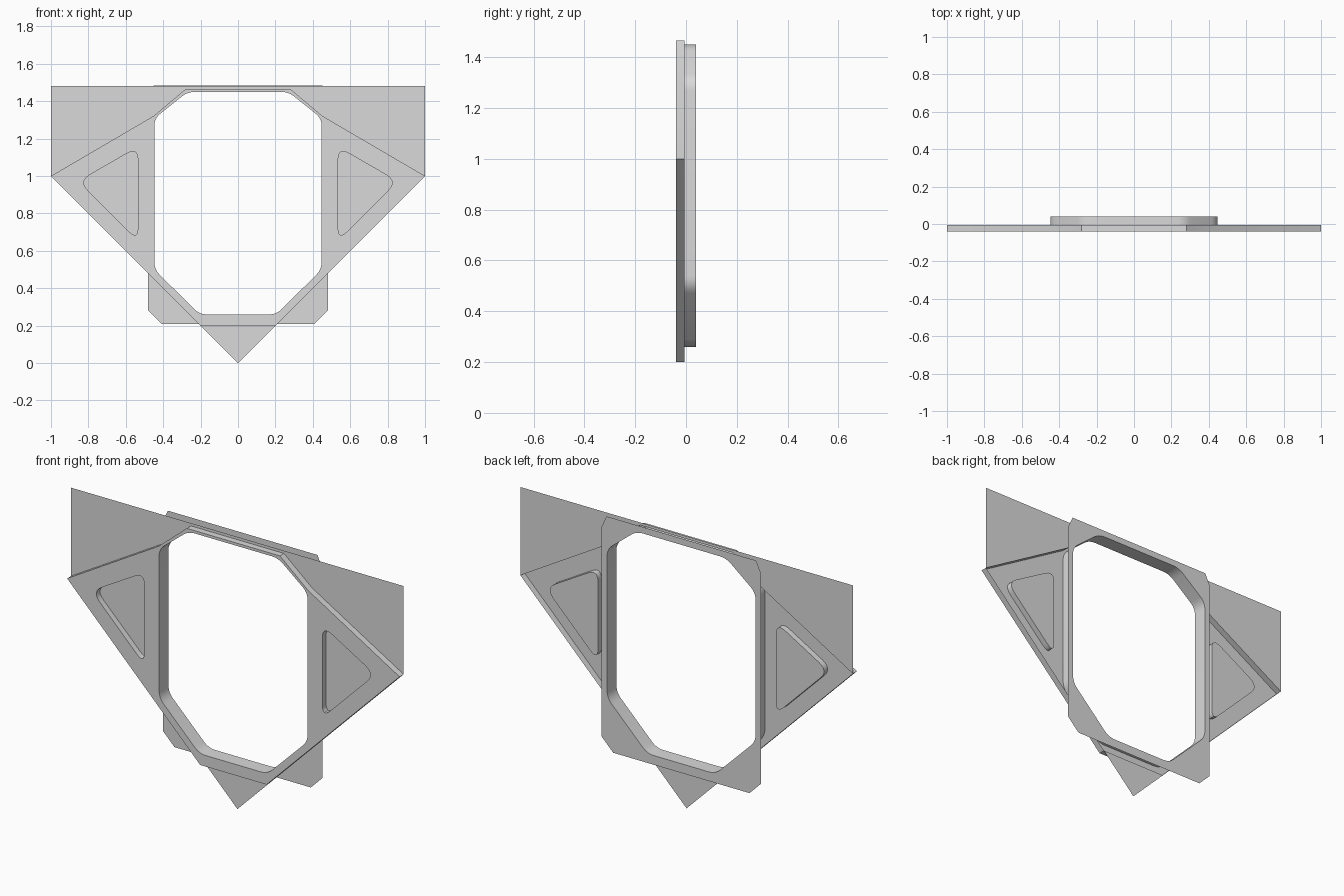
import bpy
import bmesh
import math
from mathutils import Vector

cube = bpy.data.objects.get("Cube")
if cube:
    bpy.data.objects.remove(cube, do_unlink=True)

FRONT, MID, FLOOR, BACK = -0.04, -0.005, -0.008, 0.04

grey = bpy.data.materials.new("light_grey")
grey.use_nodes = True
colour = (0.7, 0.7, 0.7, 1)
grey.diffuse_color = colour
grey.node_tree.nodes["Principled BSDF"].inputs["Base Color"].default_value = colour


def mirrored(half):
    """Complete a right-half outline (top to bottom) with its mirror image."""
    return half + [(-x, z) for x, z in reversed(half) if x > 0]


def rounded(points, d, steps=6):
    """Round every corner, starting the curve at distance d from it."""
    out = []
    pts = [Vector(p) for p in points]
    for i, p in enumerate(pts):
        a = p + (pts[i - 1] - p).normalized() * d
        b = p + (pts[(i + 1) % len(pts)] - p).normalized() * d
        for k in range(steps + 1):
            t = k / steps
            out.append(a * (1 - t) ** 2 + p * 2 * t * (1 - t) + b * t * t)
    return out


def ring(bm, points, y):
    verts = [bm.verts.new((x, y, z)) for x, z in points]
    edges = [bm.edges.new((v, verts[(i + 1) % len(verts)])) for i, v in enumerate(verts)]
    return verts, edges


def wall(bm, a, b):
    n = len(a[0])
    for i in range(n):
        j = (i + 1) % n
        bm.faces.new((a[0][i], a[0][j], b[0][j], b[0][i]))


def fill(bm, *rings):
    edges = [e for r in rings for e in r[1]]
    bmesh.ops.triangle_fill(bm, use_beauty=True, edges=edges, normal=(0, -1, 0))


def finish(bm, name):
    bmesh.ops.recalc_face_normals(bm, faces=bm.faces[:])
    mesh = bpy.data.meshes.new(name)
    bm.to_mesh(mesh)
    bm.free()
    mesh.materials.append(grey)
    obj = bpy.data.objects.new(name, mesh)
    bpy.context.collection.objects.link(obj)
    bpy.ops.object.select_all(action="DESELECT")
    obj.select_set(True)
    bpy.context.view_layer.objects.active = obj
    bpy.ops.object.shade_smooth_by_angle(angle=math.radians(30))


# Outlines in the x-z plane
shoulder = [(0.28, 1.465), (0.45, 1.322), (1, 1)]
plate = mirrored(shoulder + [(0.2, 0.2)])
opening = rounded(mirrored([(0.27, 1.45), (0.447, 1.308), (0.447, 0.5), (0.205, 0.26)]), 0.04)
flange = mirrored([(0.45, 1.485), (0.48, 1.42), (0.48, 0.28), (0.41, 0.21)])
pocket = rounded([(0.535, 1.155), (0.852, 0.972), (0.535, 0.655)], 0.07)

# Front shell: open at the back, with two rounded triangular pockets
bm = bmesh.new()
outer = ring(bm, plate, FRONT)
hole = ring(bm, opening, FRONT)
wall(bm, outer, ring(bm, plate, MID))
mouths = []
for side in (1, -1):
    shape = [(side * x, z) for x, z in pocket]
    mouth, floor = ring(bm, shape, FRONT), ring(bm, shape, FLOOR)
    wall(bm, mouth, floor)
    fill(bm, floor)
    mouths.append(mouth)
fill(bm, outer, hole, *mouths)
finish(bm, "front_shell")

# Opening sleeve with its rear flange
bm = bmesh.new()
rear = ring(bm, opening, BACK)
wall(bm, ring(bm, opening, FRONT), rear)
fill(bm, rear, ring(bm, flange, BACK))
finish(bm, "sleeve_and_flange")

# Thin backing sheets outside the shell
left_shoulder = [(-x, z) for x, z in reversed(shoulder)]
sheets = {
    "upper_sheet": [(-1, 1.48), (1, 1.48)] + shoulder[::-1] + left_shoulder[::-1],
    "lower_sheet": [(0.2, 0.2), (0, 0), (-0.2, 0.2)],
}
for name, outline in sheets.items():
    bm = bmesh.new()
    fill(bm, ring(bm, outline, MID))
    finish(bm, name)
